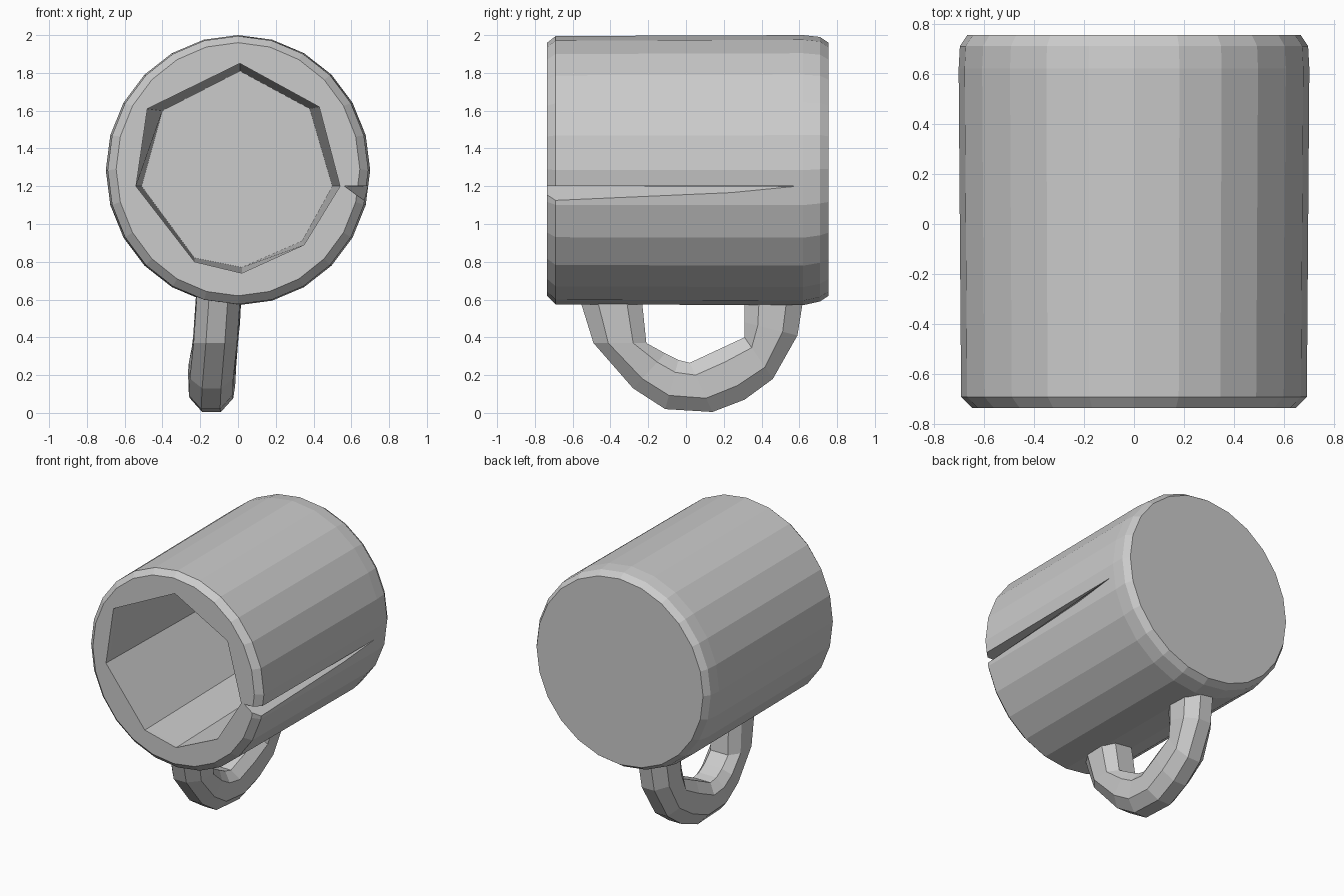
import bpy, bmesh, math
from mathutils import Vector

if "Cube" in bpy.data.objects:
    bpy.data.objects.remove(bpy.data.objects["Cube"])


def loft(name, rings):
    """Closed solid skinned through rings that share a point count."""
    bm = bmesh.new()
    loops = [[bm.verts.new(p) for p in ring] for ring in rings]
    n = len(loops[0])
    for a, b in zip(loops, loops[1:]):
        for i in range(n):
            j = (i + 1) % n
            bm.faces.new((a[i], a[j], b[j], b[i]))
    bm.faces.new(loops[0][::-1])
    bm.faces.new(loops[-1])
    bmesh.ops.recalc_face_normals(bm, faces=bm.faces)
    mesh = bpy.data.meshes.new(name)
    bm.to_mesh(mesh)
    bm.free()
    obj = bpy.data.objects.new(name, mesh)
    bpy.context.collection.objects.link(obj)
    return obj


def cut(target, cutter):
    mod = target.modifiers.new("cut", 'BOOLEAN')
    mod.operation, mod.solver, mod.object = 'DIFFERENCE', 'EXACT', cutter
    cutter.hide_render = True
    bpy.context.view_layer.objects.active = target
    bpy.ops.object.modifier_apply(modifier=mod.name)
    bpy.data.objects.remove(cutter)


# Cup body lying along y: (y, x radius, z radius, centre z)
SIDES = 24
profile = [(-0.735, 0.645, 0.67, 1.29), (-0.69, 0.69, 0.71, 1.285),
           (0.62, 0.70, 0.715, 1.285), (0.71, 0.695, 0.70, 1.29),
           (0.755, 0.665, 0.67, 1.29)]
cup = loft("cup_body", [
    [(rx * math.sin(2 * math.pi * i / SIDES), y,
      cz + rz * math.cos(2 * math.pi * i / SIDES)) for i in range(SIDES)]
    for y, rx, rz, cz in profile])

# Coarse polygonal cavity, narrowing a little behind the rim
mouth = [(0.01, 1.85), (0.43, 1.62), (0.54, 1.2), (0.35, 0.89),
         (0.02, 0.74), (-0.23, 0.80), (-0.54, 1.2), (-0.48, 1.61)]
inside = [(0.01, 1.81), (0.38, 1.61), (0.50, 1.2), (0.34, 0.91),
          (0.02, 0.77), (-0.23, 0.82), (-0.51, 1.2), (-0.40, 1.60)]
cut(cup, loft("cavity", [[(x, y, z) for x, z in ring] for y, ring in
                         ((-0.80, mouth), (-0.70, mouth), (0.60, inside))]))

# Thin wedge-shaped crack along the right wall
wedges = [(-0.80, [(0.56, 1.2), (0.75, 1.2), (0.75, 1.06)]),
          (0.57, [(0.66, 1.2), (0.75, 1.2), (0.75, 1.195)])]
cut(cup, loft("crack", [[(x, y, z) for x, z in ring] for y, ring in wedges]))

# Handle stations: outer (y, z), inner (y, z), centre x
stations = [((-0.58, 0.66), (-0.24, 0.66), -0.10),
            ((-0.49, 0.37), (-0.21, 0.37), -0.12),
            ((-0.28, 0.13), (-0.11, 0.315), -0.14),
            ((-0.11, 0.02), (-0.04, 0.28), -0.145),
            ((0.14, 0.005), (0.02, 0.265), -0.14),
            ((0.31, 0.07), (0.17, 0.335), -0.13),
            ((0.46, 0.18), (0.31, 0.40), -0.125),
            ((0.59, 0.41), (0.31, 0.48), -0.11),
            ((0.63, 0.66), (0.31, 0.66), -0.10)]
# Cross-section: (fraction from inner to outer, x offset)
section = [(0, -0.07), (0, 0.07), (0.25, 0.12), (0.72, 0.115),
           (1, 0.05), (1, -0.05), (0.72, -0.115), (0.25, -0.12)]
rings = []
for outer, inner, cx in stations:
    o, n = Vector((cx, *outer)), Vector((cx, *inner))
    rings.append([n.lerp(o, t) + Vector((dx, 0, 0)) for t, dx in section])
loft("handle", rings)
